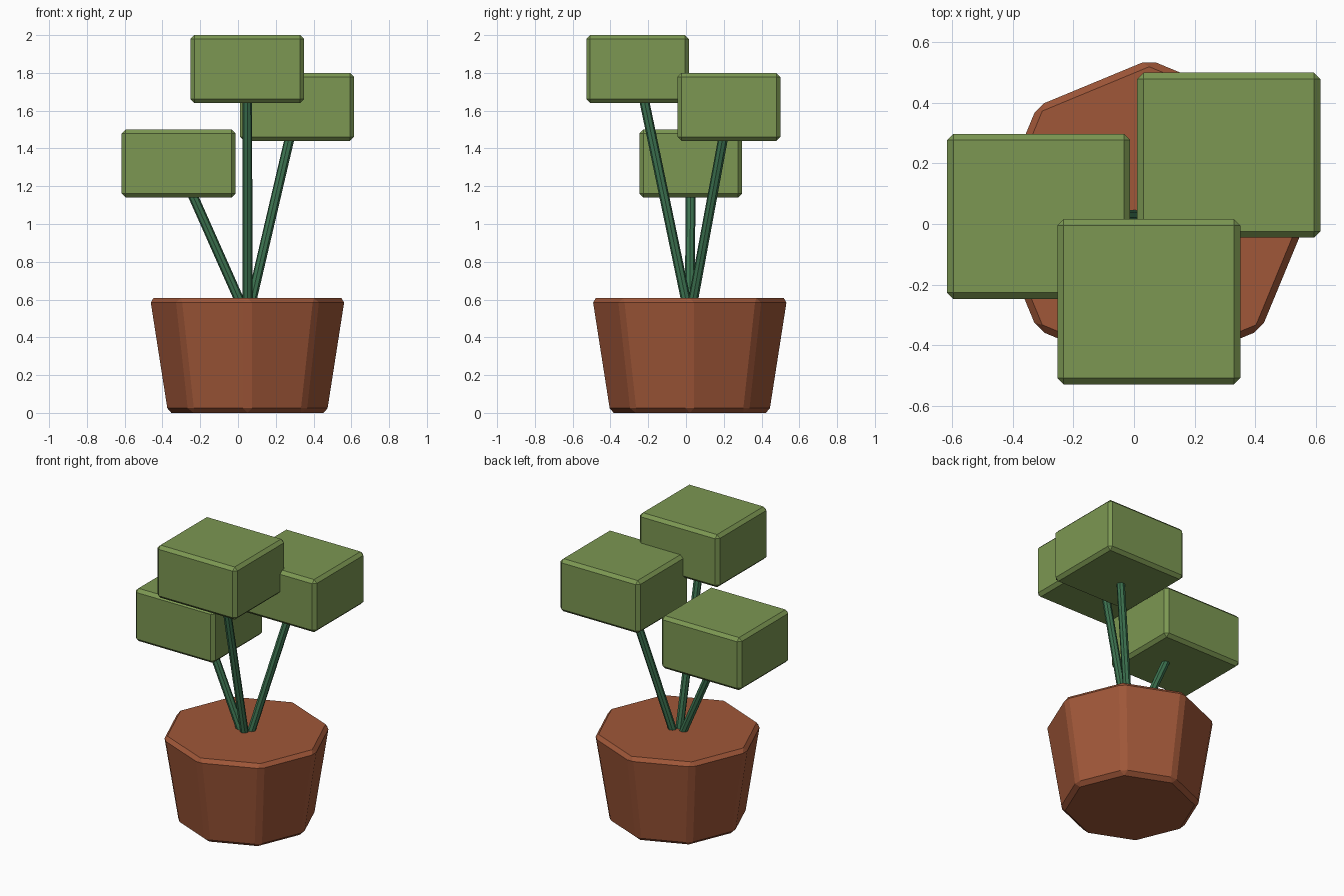
import bpy
from math import radians
from mathutils import Vector

if "Cube" in bpy.data.objects:
    bpy.data.objects.remove(bpy.data.objects["Cube"])


def material(name, rgb):
    mat = bpy.data.materials.new(name)
    mat.diffuse_color = (*rgb, 1)
    mat.use_nodes = True
    mat.node_tree.nodes["Principled BSDF"].inputs["Base Color"].default_value = mat.diffuse_color
    return mat


TERRACOTTA = material("terracotta", (0.35, 0.095, 0.04))
LEAF = material("leaf_green", (0.20, 0.31, 0.085))
STEM = material("stem_green", (0.045, 0.17, 0.08))


def finish(name, mat, bevel=0):
    ob = bpy.context.object
    ob.name = name
    ob.data.materials.append(mat)
    if bevel:
        mod = ob.modifiers.new("chamfer", "BEVEL")
        mod.width = bevel
        mod.segments = 1
        mod.limit_method = 'ANGLE'
        mod.angle_limit = radians(30)
    return ob


# Tapered octagonal pot, filled to the brim
HEIGHT = 0.608
bpy.ops.mesh.primitive_cone_add(vertices=8, radius1=0.43, radius2=0.525, depth=HEIGHT,
                                location=(0.05, 0.02, HEIGHT / 2))
finish("pot", TERRACOTTA, 0.025)

# Three stems fanning out of one root, each carrying a block of foliage
root = Vector((0.05, 0.02, 0.5))
foliage = {
    "left": Vector((-0.314, 0.025, 1.32)),
    "right": Vector((0.312, 0.227, 1.62)),
    "front": Vector((0.049, -0.256, 1.82)),
}
for side, centre in foliage.items():
    axis = centre - root
    bpy.ops.mesh.primitive_cylinder_add(vertices=8, radius=0.026, depth=axis.length,
                                        location=(root + centre) / 2)
    bpy.context.object.rotation_euler = axis.to_track_quat('Z', 'Y').to_euler()
    finish(side + "_stem", STEM)

    bpy.ops.mesh.primitive_cube_add(size=1, location=centre)
    bpy.context.object.scale = (0.603, 0.544, 0.36)
    bpy.ops.object.transform_apply(location=False, rotation=False, scale=True)
    finish(side + "_foliage", LEAF, 0.021)
